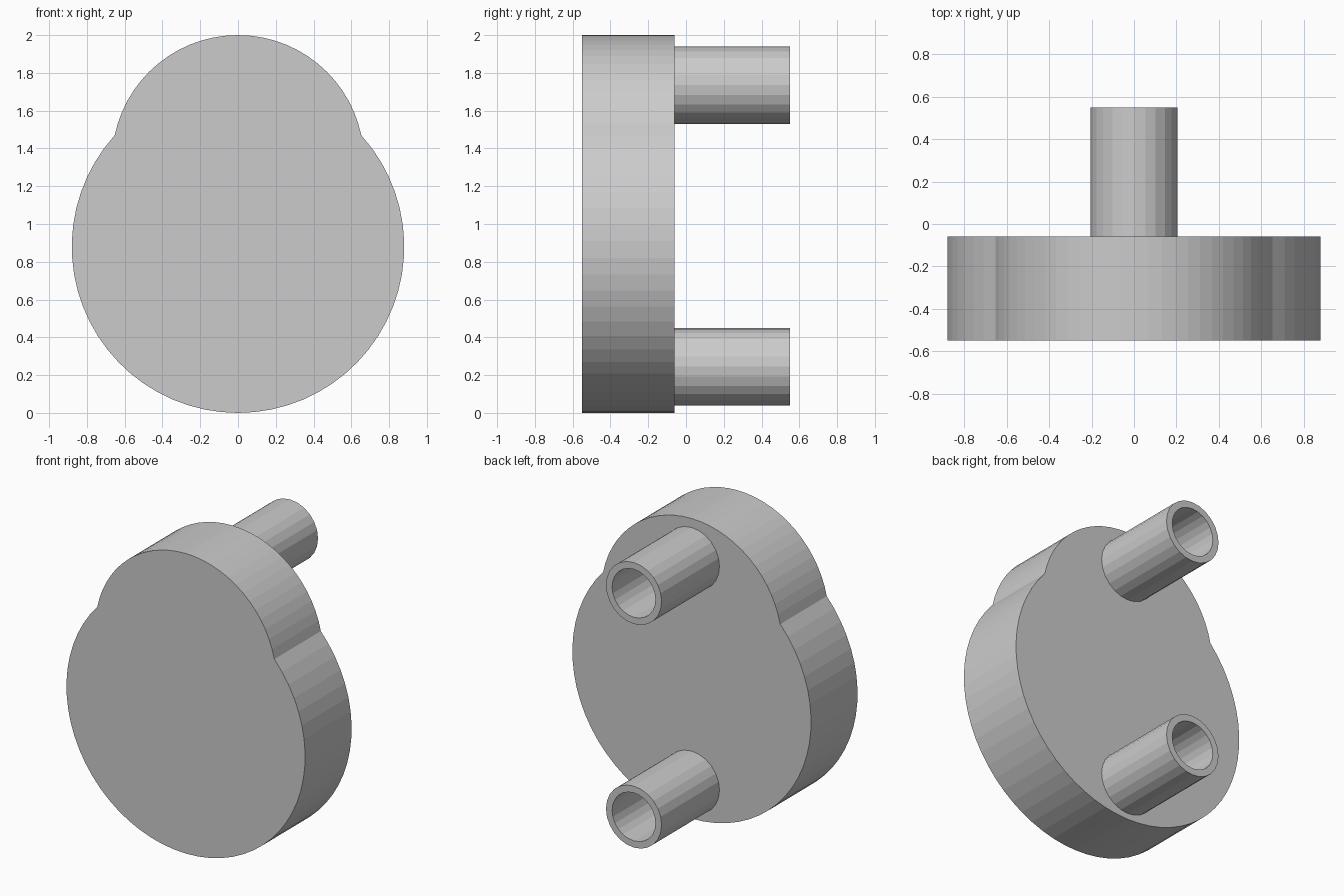
import bpy, bmesh
from math import sin, cos, pi, atan2, sqrt

if "Cube" in bpy.data.objects:
    bpy.data.objects.remove(bpy.data.objects["Cube"])

Y_FRONT, Y_BACK, Y_END = -0.55, -0.06, 0.55


def arc(cz, r, a0, a1, n):
    """Points (x, z) on a circle centred on x = 0."""
    return [(r * cos(a0 + (a1 - a0) * i / n), cz + r * sin(a0 + (a1 - a0) * i / n))
            for i in range(n + 1)]


def finish(bm, name):
    bmesh.ops.recalc_face_normals(bm, faces=bm.faces[:])
    mesh = bpy.data.meshes.new(name)
    bm.to_mesh(mesh)
    bm.free()
    ob = bpy.data.objects.new(name, mesh)
    bpy.context.collection.objects.link(ob)
    return ob


def ring(bm, points, y):
    return [bm.verts.new((x, y, z)) for x, z in points]


def bridge(bm, a, b):
    for i in range(len(a)):
        j = (i + 1) % len(a)
        bm.faces.new((a[i], a[j], b[j], b[i]))


def plate(name):
    # Outline: large lower disc merged with a smaller upper disc
    z1, r1, z2, r2 = 0.88, 0.88, 1.333, 0.667
    zj = (r1**2 - r2**2 + z2**2 - z1**2) / (2 * (z2 - z1))
    xj = sqrt(r1**2 - (zj - z1)**2)
    a1, a2 = atan2(zj - z1, xj), atan2(zj - z2, xj)
    outline = (arc(z2, r2, a2, pi - a2, 28)[:-1]
               + arc(z1, r1, pi - a1, 2 * pi + a1, 46)[:-1])
    bm = bmesh.new()
    front, back = ring(bm, outline, Y_FRONT), ring(bm, outline, Y_BACK)
    bridge(bm, front, back)
    bm.faces.new(front)
    bm.faces.new(back)
    finish(bm, name)


def tube(name, z, r_out=0.205, r_in=0.16, n=24):
    # Hollow peg, open at the back, with the plate as its floor
    outer = arc(z, r_out, 0, 2 * pi, n)[:-1]
    inner = arc(z, r_in, 0, 2 * pi, n)[:-1]
    bm = bmesh.new()
    rings = [ring(bm, outer, Y_BACK), ring(bm, outer, Y_END),
             ring(bm, inner, Y_END), ring(bm, inner, Y_BACK)]
    for a, b in zip(rings, rings[1:] + rings[:1]):
        bridge(bm, a, b)
    finish(bm, name)


plate("body_plate")
tube("upper_tube", 1.735)
tube("lower_tube", 0.245)
